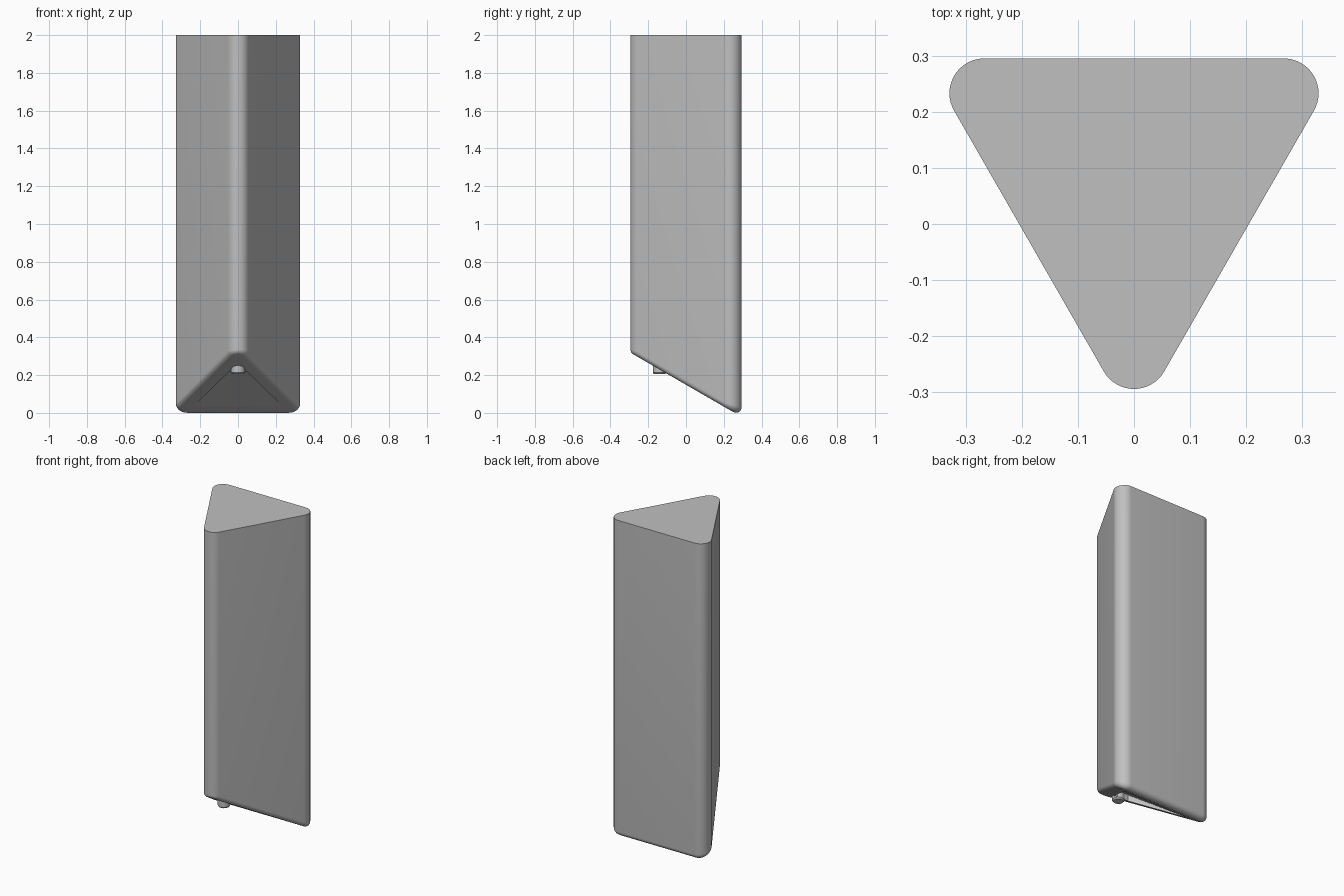
import bpy, bmesh, math
from mathutils import Vector

if "Cube" in bpy.data.objects:
    bpy.data.objects.remove(bpy.data.objects["Cube"])

grey = bpy.data.materials.new("plain_grey")
grey.diffuse_color = (0.53, 0.53, 0.53, 1)
grey.use_nodes = True
grey.node_tree.nodes["Principled BSDF"].inputs["Base Color"].default_value = grey.diffuse_color

CORNERS = [(0, -0.232), (0.267, 0.233), (-0.267, 0.233)]
R = 0.062          # vertical corner radius
FILLET = 0.03      # rounding of the slanted bottom rim
TOP = 2.0
SLOPE = math.tan(math.radians(30))
DOWN = Vector((0, -0.5, -math.sqrt(0.75)))   # normal of slanted underside


def under(y):
    """Height of the slanted underside."""
    return 0.149 - SLOPE * y


def make_object(name, bm):
    bmesh.ops.recalc_face_normals(bm, faces=bm.faces)
    me = bpy.data.meshes.new(name)
    bm.to_mesh(me)
    bm.free()
    ob = bpy.data.objects.new(name, me)
    bpy.context.collection.objects.link(ob)
    me.materials.append(grey)
    return ob


def smooth(ob):
    bpy.ops.object.select_all(action='DESELECT')
    ob.select_set(True)
    bpy.context.view_layer.objects.active = ob
    bpy.ops.object.shade_smooth_by_angle(angle=math.radians(25))


# Rounded triangle outline: (point, outward normal)
outline = []
for i, (cx, cy) in enumerate(CORNERS):
    for k in range(17):
        a = math.radians(-150 + 120 * i + 120 * k / 16)
        n = Vector((math.cos(a), math.sin(a), 0))
        outline.append((Vector((cx, cy, 0)) + R * n, n))

# Column: flat top, straight walls, rounded rim around the slanted underside
bm = bmesh.new()
rings = [[bm.verts.new((p.x, p.y, TOP)) for p, n in outline]]
STEPS = 8
for s in range(STEPS + 1):
    ring = []
    for p, n in outline:
        c = p - FILLET * n
        c.z = under(c.y) + FILLET / -DOWN.z
        ring.append(bm.verts.new(c + FILLET * n.slerp(DOWN, s / STEPS)))
    rings.append(ring)
for a, b in zip(rings, rings[1:]):
    for i in range(len(a)):
        j = (i + 1) % len(a)
        bm.faces.new((a[i], a[j], b[j], b[i]))
bm.faces.new(rings[0])
bm.faces.new(rings[-1])
column = make_object("column", bm)

# Wedge-shaped pocket in the underside, deepest near the pin
FRONT, BACK, DEPTH = -0.115, 0.195, 0.04
bm = bmesh.new()
low, high = [], []
for x, y, d in ((-0.05, FRONT, DEPTH), (0.05, FRONT, DEPTH),
                (0.235, BACK, 0.001), (-0.235, BACK, 0.001)):
    low.append(bm.verts.new((x, y, under(y) - 0.05)))
    high.append(bm.verts.new((x, y, under(y) + d)))
for i in range(4):
    j = (i + 1) % 4
    bm.faces.new((low[i], low[j], high[j], high[i]))
bm.faces.new(low)
bm.faces.new(high)
cutter = make_object("pocket_cutter", bm)
cutter.hide_render = True
bpy.context.view_layer.objects.active = column
mod = column.modifiers.new("pocket", 'BOOLEAN')
mod.operation = 'DIFFERENCE'
mod.solver = 'EXACT'
mod.object = cutter
bpy.ops.object.modifier_apply(modifier=mod.name)
bpy.data.objects.remove(cutter)
smooth(column)

# Short pin with a chamfered tip
bm = bmesh.new()
prev = None
for r, z in ((0.029, 0.205), (0.036, 0.213), (0.036, 0.29)):
    ring = [bm.verts.new((r * math.cos(t * math.tau / 32),
                          -0.14 + r * math.sin(t * math.tau / 32), z)) for t in range(32)]
    if prev:
        for i in range(32):
            j = (i + 1) % 32
            bm.faces.new((prev[i], prev[j], ring[j], ring[i]))
    else:
        bm.faces.new(ring)
    prev = ring
bm.faces.new(prev)
smooth(make_object("pin", bm))
